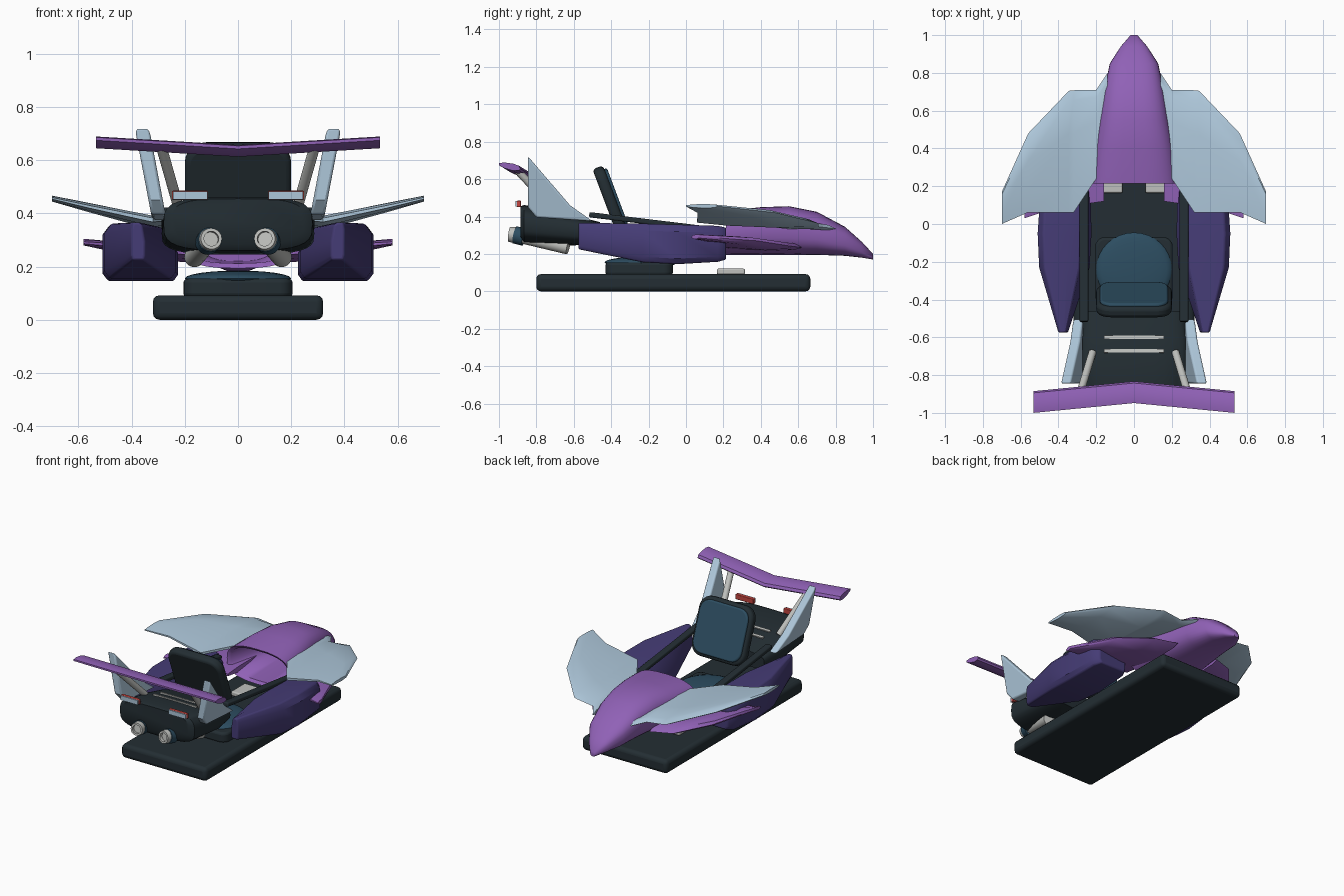
import bpy, bmesh, math
from mathutils import Vector, Matrix

cube = bpy.data.objects.get("Cube")
if cube:
    bpy.data.objects.remove(cube, do_unlink=True)


def material(name, rgb):
    m = bpy.data.materials.new(name)
    m.use_nodes = True
    m.diffuse_color = (*rgb, 1)
    m.node_tree.nodes["Principled BSDF"].inputs["Base Color"].default_value = (*rgb, 1)
    return m


VIOLET = material("violet", (.28, .12, .47))
INDIGO = material("dark indigo", (.06, .045, .18))
PALE = material("pale blue", (.42, .57, .70))
DARK = material("charcoal", (.017, .027, .033))
SEAT = material("seat blue", (.026, .075, .12))
GREY = material("light grey", (.52, .53, .51))
RED = material("red", (.55, .06, .05))


def finish(bm, name, mat, mirror=False, bevel=0, angle=35):
    bmesh.ops.recalc_face_normals(bm, faces=bm.faces)
    me = bpy.data.meshes.new(name)
    bm.to_mesh(me)
    bm.free()
    me.materials.append(mat)
    ob = bpy.data.objects.new(name, me)
    bpy.context.collection.objects.link(ob)
    bpy.ops.object.select_all(action='DESELECT')
    ob.select_set(True)
    bpy.context.view_layer.objects.active = ob
    bpy.ops.object.shade_smooth_by_angle(angle=math.radians(angle))
    if bevel:
        b = ob.modifiers.new("bevel", 'BEVEL')
        b.width, b.segments = bevel, 3
        b.limit_method, b.angle_limit = 'ANGLE', math.radians(40)
    if mirror:
        ob.modifiers.new("mirror", 'MIRROR')
    return ob


def loft(name, rings, mat, **kw):
    """Skin a list of equal rings and cap both ends."""
    bm = bmesh.new()
    vs = [[bm.verts.new(p) for p in r] for r in rings]
    n = len(vs[0])
    for a, b in zip(vs, vs[1:]):
        for i in range(n):
            j = (i + 1) % n
            bm.faces.new((a[i], a[j], b[j], b[i]))
    bm.faces.new(vs[0])
    bm.faces.new(vs[-1])
    return finish(bm, name, mat, **kw)


def box(name, centre, size, mat, bevel=.01, corner=0, axis=2, tilt=0, **kw):
    """Box with optional large rounded corners about one axis."""
    bm = bmesh.new()
    bmesh.ops.create_cube(bm, size=1)
    bmesh.ops.scale(bm, vec=size, verts=bm.verts)
    if corner:
        edges = [e for e in bm.edges
                 if abs((e.verts[0].co - e.verts[1].co).normalized()[axis]) > .9]
        bmesh.ops.bevel(bm, geom=edges, offset=corner, segments=5, profile=.5, affect='EDGES')
    bm.transform(Matrix.Translation(centre) @ Matrix.Rotation(tilt, 4, 'X'))
    return finish(bm, name, mat, bevel=bevel, **kw)


def oval(y, w, zb, zt, power, n=32):
    """Rounded-rectangle ring across the body at y."""
    pts = []
    for i in range(n):
        t = 2 * math.pi * i / n
        c, s = math.cos(t), math.sin(t)
        u = math.copysign(abs(c) ** (2 / power), c)
        v = math.copysign(abs(s) ** (2 / power), s)
        pts.append((w * u, y, (zb + zt) / 2 + (zt - zb) / 2 * v))
    return pts


AIRFOIL = [(0, 0), (.08, .4), (.35, .5), (.75, .4), (1, .15),
           (1, -.15), (.75, -.4), (.35, -.5), (.08, -.3)]


def wing(name, stations, mat, **kw):
    """Stations: x, front y, back y, front z, back z, thickness."""
    rings = [[(x, yf + (yb - yf) * u, zf + (zb - zf) * u + th * v) for u, v in AIRFOIL]
             for x, yf, yb, zf, zb, th in stations]
    return loft(name, rings, mat, **kw)


def tube(name, a, b, r0, r1, mat, hollow=False):
    """Round mirrored tube from a to b, with an optional bore at a."""
    a, b = Vector(a), Vector(b)
    q = (b - a).to_track_quat('Z', 'Y')
    spots = [(0, r0), (1, r1)]
    if hollow:
        spots = [(.6, r0 * .7), (0, r0 * .7)] + spots
    rings = [[a.lerp(b, t) + q @ Vector((r * math.cos(k * math.pi / 10),
                                         r * math.sin(k * math.pi / 10), 0))
              for k in range(20)] for t, r in spots]
    return loft(name, rings, mat, mirror=True)


# Base slab and foot pedals
box("base_slab", (0, -.068, .046), (.64, 1.465, .092), DARK, .025)
box("pedals", (.115, .24, .106), (.11, .15, .03), GREY, .008, mirror=True)

# Seat: plinth, cushion, tilted back and pad
box("seat_plinth", (0, -.25, .12), (.41, .36, .07), DARK, .015, corner=.05)
bm = bmesh.new()
bmesh.ops.create_uvsphere(bm, u_segments=32, v_segments=12, radius=1,
                          matrix=Matrix.Translation((0, -.24, .155)) @ Matrix.Diagonal((.2, .195, .03, 1)))
finish(bm, "seat_cushion", SEAT)
TILT = .36
box("seat_back", (0, -.405, .485), (.4, .06, .38), DARK, .02, corner=.08, axis=1, tilt=TILT)
box("seat_back_pad", (0, -.377, .495), (.36, .03, .34), SEAT, .01, corner=.07, axis=1, tilt=TILT)

# Nose cowl, recessed at its rear opening
NOSE = [(.55, .15, .22, .42), (.23, .212, .212, .412), (.215, .235, .193, .43), (.4, .212, .193, .45),
        (.55, .185, .193, .455), (.7, .16, .195, .425), (.85, .128, .19, .345),
        (.94, .07, .18, .265), (1, .018, .17, .2)]
loft("nose_cowl", [oval(*s, 2.7) for s in NOSE], VIOLET, angle=50)

# Front wings and the smaller winglets beneath
wing("front_wing", [(.14, .8, .3, .335, .385, .04), (.2, .71, .24, .345, .385, .05),
                    (.32, .708, .06, .36, .375, .05), (.345, .705, .06, .365, .38, .05),
                    (.56, .48, .062, .42, .425, .035), (.7, .17, 0, .455, .457, .022)],
     PALE, mirror=True)
wing("lower_winglet", [(.16, .62, .12, .235, .25, .05), (.3, .57, .1, .24, .26, .05),
                       (.46, .38, .07, .27, .28, .04), (.58, .07, .03, .293, .29, .025)],
     VIOLET, mirror=True)

# Side pods
POD = [(0, .12), (.06, 0), (.92, 0), (1, .14), (1, .82), (.9, 1), (.45, 1), (.2, .93), (0, .5)]
pod_sections = [(.215, .25, .46, .17, .34), (.17, .23, .495, .158, .35), (-.05, .225, .51, .145, .357),
                (-.23, .235, .502, .155, .362), (-.575, .35, .4, .225, .366)]
loft("side_pod", [[(xi + (xo - xi) * u, y, zb + (zt - zb) * v) for u, v in POD]
                  for y, xi, xo, zb, zt in pod_sections], INDIGO, mirror=True, bevel=.008)

# Side rails
box("side_rail", (.265, -.17, .368), (.046, .7, .028), DARK, .008, tilt=-.12, mirror=True)

# Rear engine housing with vent strips
ENGINE = [(-.885, .25, .285, .455), (-.865, .28, .26, .462), (-.6, .287, .245, .405), (-.46, .265, .26, .37)]
loft("engine_housing", [oval(*s, 3.4) for s in ENGINE], DARK, angle=40)
for i, (y, z) in enumerate([(-.6, .407), (-.672, .422)]):
    box(f"vent_strip_{i + 1}", (0, y, z), (.32, .018, .009), GREY, 0, tilt=-.21)

# Tail lights
box("tail_light", (.18, -.893, .468), (.136, .022, .034), RED, .004, mirror=True)
box("tail_light_cover", (.18, -.907, .468), (.13, .008, .03), PALE, 0, mirror=True)

# Exhausts
tube("exhaust_pipe", (.11, -.89, .295), (.165, -.63, .235), .036, .038, GREY)
tube("exhaust_collar", (.105, -.915, .302), (.115, -.865, .29), .047, .047, SEAT)
tube("exhaust_nozzle", (.1, -.945, .305), (.105, -.91, .3), .04, .044, GREY, hollow=True)

# Upright tail fins, leaning outward with height
FIN = [(-.845, .722), (-.62, .46), (-.5, .375), (-.8, .395), (-.845, .45)]
loft("tail_fin", [[(.3 + side + (z - .4) * .19, y, z) for y, z in FIN] for side in (-.027, .027)],
     PALE, mirror=True, bevel=.01)

# Rear wing and its struts
tube("wing_strut", (.22, -.68, .41), (.288, -.905, .65), .02, .02, GREY)
wing("rear_wing", [(x, yf, yf - .115, zf, zf + .025, .038)
                   for x, yf, zf in ((-.533, -.885, .655), (0, -.833, .623), (.533, -.885, .655))], VIOLET)
